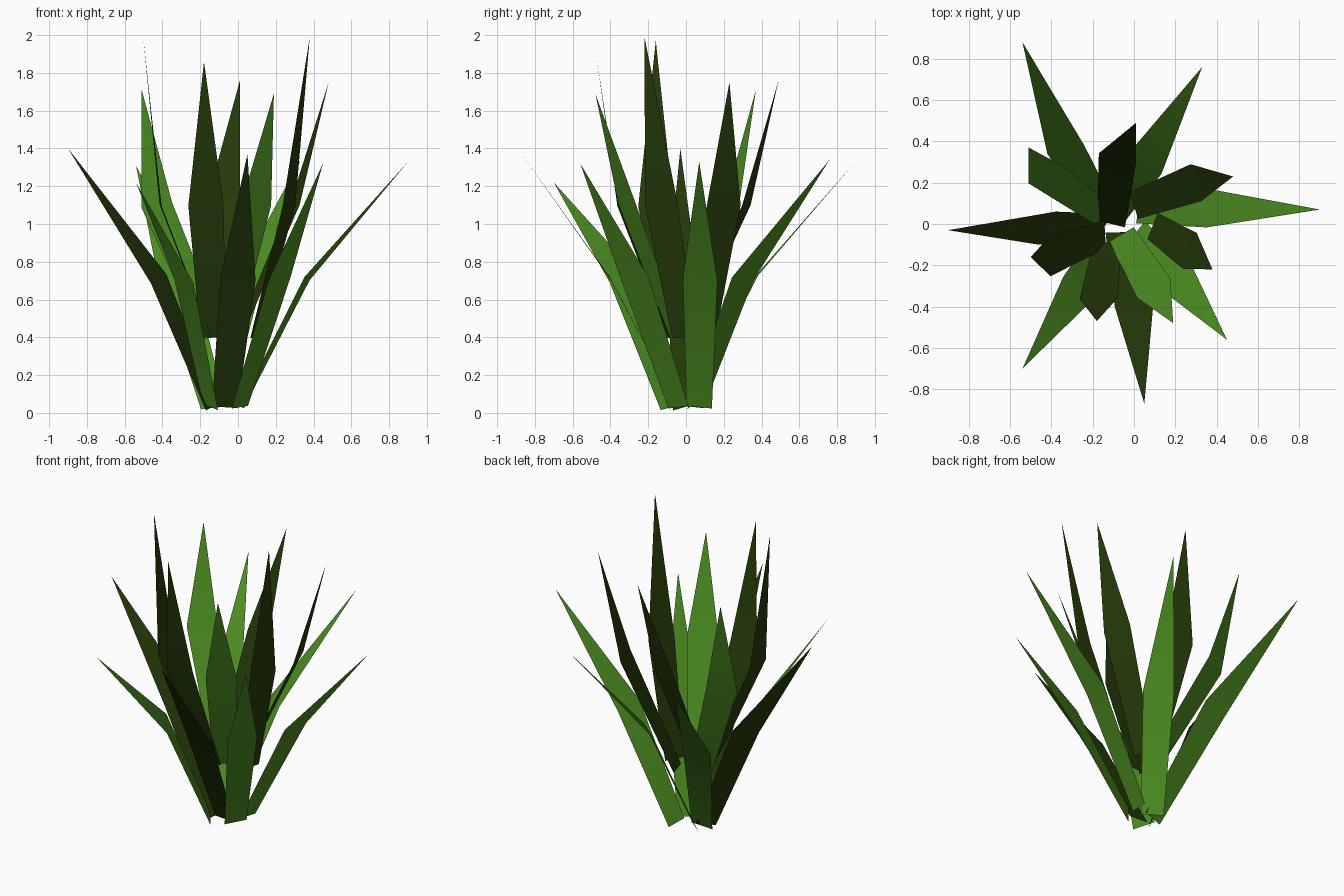
import bpy
import bmesh
from math import radians
from mathutils import Quaternion, Vector

default_cube = bpy.data.objects.get("Cube")
if default_cube:
    bpy.data.objects.remove(default_cube, do_unlink=True)


def make_material(name, colour):
    material = bpy.data.materials.new(name)
    material.use_nodes = True
    material.diffuse_color = colour
    shader = next(node for node in material.node_tree.nodes if node.type == 'BSDF_PRINCIPLED')
    shader.inputs["Base Color"].default_value = colour
    shader.inputs["Roughness"].default_value = 0.9
    return material


light_green = make_material("light leaf green", (0.075, 0.27, 0.016, 1))
dark_green = make_material("dark leaf green", (0.018, 0.043, 0.003, 1))

BASE_HALF_WIDTH = 0.068
BEND_HALF_WIDTH = 0.093


def make_leaf(name, material, roll, base, bend, tip):
    """A thin blade: a widening strip up to the bend, then a pointed triangle."""
    base, bend, tip = Vector(base), Vector(bend), Vector(tip)
    outward = tip - base
    side = Vector((-outward.y, outward.x, 0)).normalized()
    side.rotate(Quaternion(outward.normalized(), radians(roll)))

    blade = bmesh.new()
    rows = []
    for centre, half_width in ((base, BASE_HALF_WIDTH), (bend, BEND_HALF_WIDTH)):
        rows.append([blade.verts.new(centre + side * half_width * sign) for sign in (-1, 1)])
    point = blade.verts.new(tip)
    (base_right, base_left), (bend_right, bend_left) = rows
    blade.faces.new((base_left, base_right, bend_right, bend_left))
    blade.faces.new((bend_left, bend_right, point))
    for face in blade.faces:
        face.smooth = True

    mesh = bpy.data.meshes.new(name)
    blade.to_mesh(mesh)
    blade.free()
    mesh.materials.append(material)
    bpy.context.collection.objects.link(bpy.data.objects.new(name, mesh))


def make_ring(ring_name, base_height, bend_height, leaves):
    """Each leaf lists its direction, colour, roll, base xy, bend xy and tip xyz."""
    for direction, material, roll, base, bend, tip in leaves:
        make_leaf(f"{ring_name}_leaf_{direction}", material, roll,
                  (*base, base_height), (*bend, bend_height), tip)


# Low, spreading outer leaves
make_ring("outer", 0.03, 0.71, [
    ("left", light_green, -10, (.02, .07), (.365, .075), (.9, .07, 1.33)),
    ("back_left", light_green, -8, (-.1, .05), (.06, .3), (.33, .76, 1.34)),
    ("back_right", light_green, -16, (-.13, .02), (-.33, .36), (-.54, .88, 1.31)),
    ("right", dark_green, -32, (-.14, -.01), (-.42, -.02), (-.9, -.03, 1.4)),
    ("front_right", light_green, -25, (-.145, -.08), (-.29, -.33), (-.54, -.7, 1.22)),
    ("front", dark_green, -8, (-.07, -.04), (0, -.4), (.05, -.87, 1.37)),
    ("front_left", light_green, 12, (.01, -.04), (.22, -.27), (.45, -.56, 1.32)),
])

# Tall, steep inner leaves
make_ring("inner", 0.4, 1.1, [
    ("left", dark_green, 0, (0, .09), (.3, .2), (.48, .23, 1.75)),
    ("back", dark_green, 0, (-.11, 0), (-.08, .32), (.01, .49, 1.76)),
    ("back_right", light_green, -22, (-.13, .03), (-.43, .24), (-.51, .37, 1.71)),
    ("right", dark_green, -14, (-.14, -.05), (-.41, -.16), (-.5, -.16, 1.97)),
    ("front_right", dark_green, 10, (-.13, -.09), (-.17, -.36), (-.18, -.47, 1.86)),
    ("front", light_green, 0, (-.06, -.05), (.095, -.31), (.19, -.48, 1.69)),
    ("front_left", dark_green, 15, (.09, -.01), (.27, -.13), (.38, -.22, 1.99)),
])
